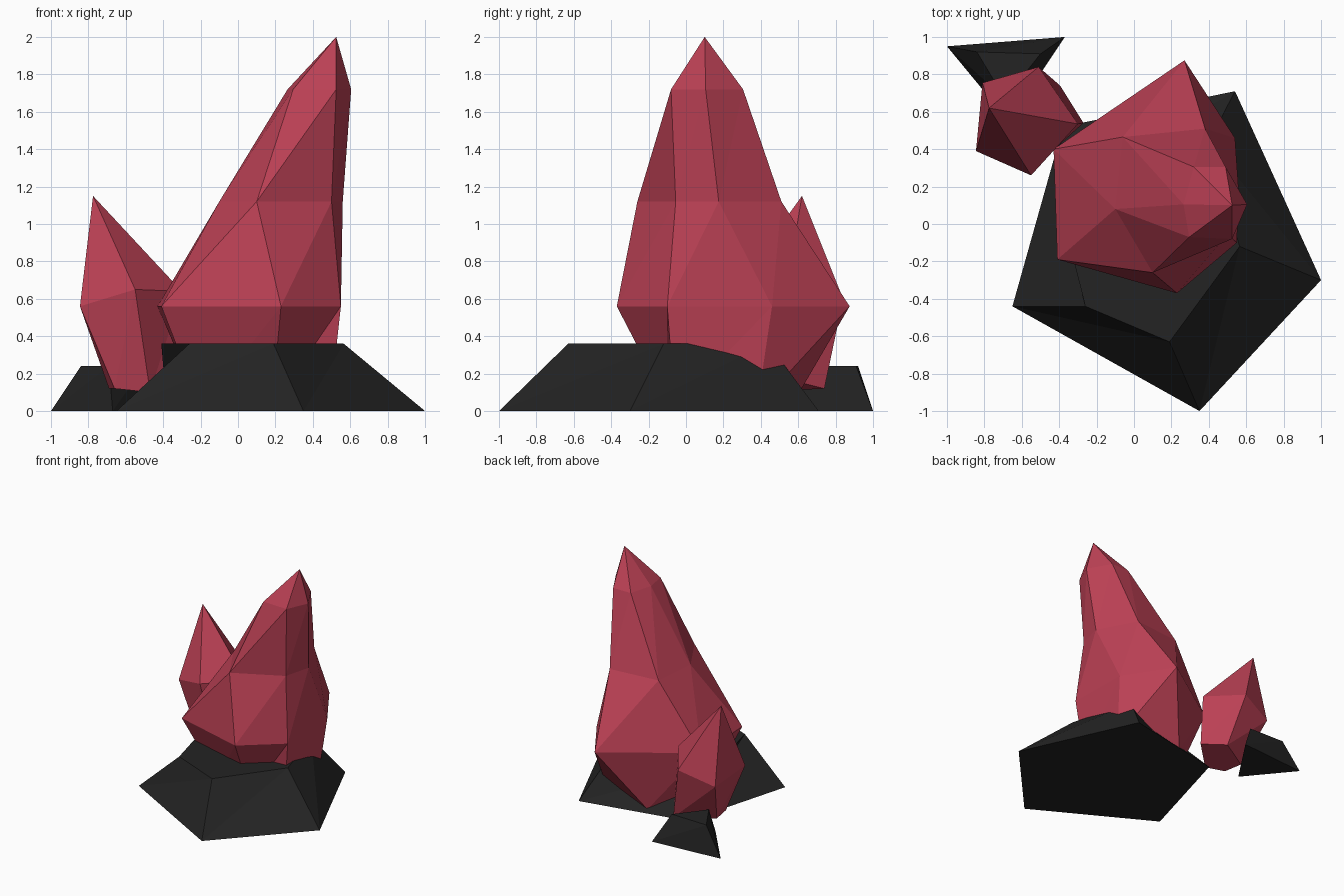
import bpy
import bmesh

if "Cube" in bpy.data.objects:
    bpy.data.objects.remove(bpy.data.objects["Cube"])


def material(name, colour):
    m = bpy.data.materials.new(name)
    m.diffuse_color = (*colour, 1)
    m.use_nodes = True
    m.node_tree.nodes["Principled BSDF"].inputs["Base Color"].default_value = m.diffuse_color
    return m


red = material("crystal red", (0.50, 0.052, 0.09))
black = material("charcoal rock", (0.017, 0.017, 0.017))


def ring(z, *points):
    return [(x, y, z) for x, y in points]


def loft(name, rings, mat, tip=None):
    """Skin faceted rings (counter-clockwise) with a cap or a pointed tip."""
    bm = bmesh.new()
    loops = [[bm.verts.new(p) for p in r] for r in rings]
    n = len(loops[0])
    bm.faces.new(loops[0][::-1])
    for low, high in zip(loops, loops[1:]):
        for i in range(n):
            j = (i + 1) % n
            bm.faces.new((low[i], low[j], high[j]))
            bm.faces.new((low[i], high[j], high[i]))
    if tip:
        t = bm.verts.new(tip)
        for i in range(n):
            bm.faces.new((loops[-1][i], loops[-1][(i + 1) % n], t))
    else:
        bm.faces.new(loops[-1])
    bmesh.ops.recalc_face_normals(bm, faces=bm.faces)
    me = bpy.data.meshes.new(name)
    bm.to_mesh(me)
    bm.free()
    me.materials.append(mat)
    ob = bpy.data.objects.new(name, me)
    bpy.context.collection.objects.link(ob)
    return ob


# Wide five-sided rock under the large crystal
loft("base_rock", [
    ring(0, (-.65, -.44), (.35, -1), (1, -.30), (.54, .71), (-.38, .52)),
    ring(.36, (-.26, -.44), (.19, -.63), (.565, -.12), (.40, .44), (-.41, .15)),
], black)

# Small three-sided rock at the back left
loft("small_rock", [
    ring(0, (-1, .95), (-.67, .55), (-.37, 1)),
    ring(.24, (-.84, .92), (-.69, .67), (-.50, .91)),
], black)

# Large leaning six-sided crystal
loft("large_crystal", [
    ring(.02, (.18, -.09), (.49, -.06), (.50, .38), (-.02, .56), (-.20, .38), (-.20, 0)),
    ring(.56, (.23, -.37), (.55, -.10), (.54, .46), (.27, .875), (-.43, .40), (-.41, -.19)),
    ring(1.12, (.10, -.26), (.50, -.055), (.56, .175), (.38, .51), (-.06, .465), (-.10, .08)),
    ring(1.72, (.295, -.07), (.525, -.08), (.605, .105), (.49, .305), (.32, .305), (.265, .105)),
], red, tip=(.525, .10, 2))

# Small tilted five-sided crystal
loft("small_crystal", [
    [(-.66, .39, .12), (-.47, .36, .10), (-.27, .54, .17), (-.395, .74, .12), (-.69, .56, .12)],
    [(-.845, .39, .56), (-.55, .26, .65), (-.30, .535, .64), (-.51, .84, .60), (-.81, .755, .50)],
], red, tip=(-.775, .62, 1.15))
